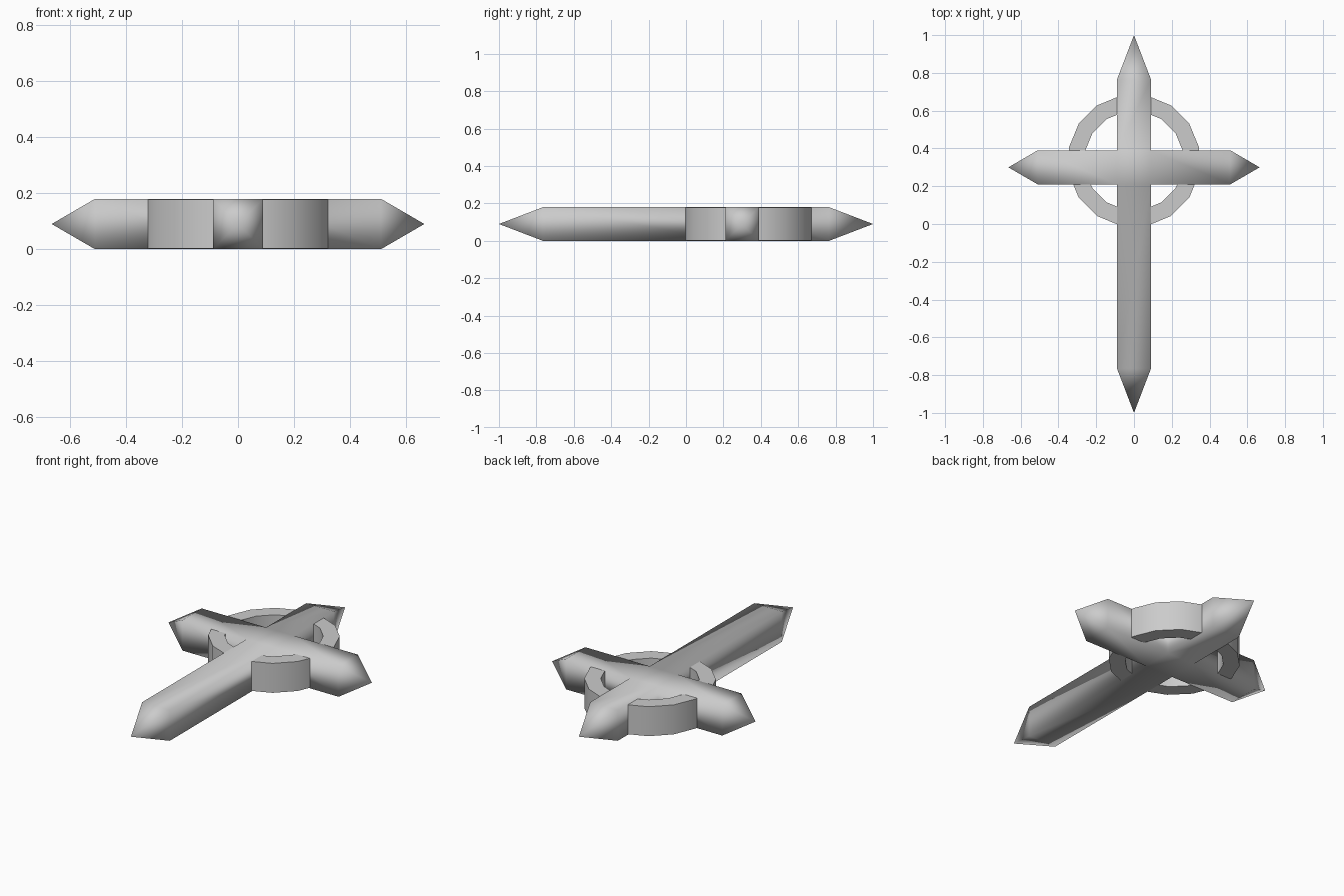
import bpy, bmesh
from math import cos, sin, pi
from mathutils import Vector, Matrix

if "Cube" in bpy.data.objects:
    bpy.data.objects.remove(bpy.data.objects["Cube"])

W, H, CY = 0.09, 0.18, 0.30   # bar half width, bar height, crossing y


def finish(name, bm):
    bmesh.ops.recalc_face_normals(bm, faces=bm.faces)
    mesh = bpy.data.meshes.new(name)
    bm.to_mesh(mesh)
    bm.free()
    obj = bpy.data.objects.new(name, mesh)
    bpy.context.collection.objects.link(obj)
    for p in mesh.polygons:
        p.use_smooth = True
    return obj


# Pointed cross: central block with four arms pulled out and sharpened
bm = bmesh.new()
bmesh.ops.create_cube(bm, size=2 * W, matrix=Matrix.Translation((0, CY, H / 2)))
arms = [  # direction, shoulder position, tip position
    ((1, 0, 0), (0.51, CY, H / 2), (0.665, CY, H / 2)),
    ((-1, 0, 0), (-0.51, CY, H / 2), (-0.665, CY, H / 2)),
    ((0, 1, 0), (0, 0.765, H / 2), (0, 1, H / 2)),
    ((0, -1, 0), (0, -0.765, H / 2), (0, -1, H / 2)),
]
for direction, shoulder, tip in arms:
    bm.normal_update()
    d = Vector(direction)
    face = max((f for f in bm.faces if f.normal.dot(d) > 0.99),
               key=lambda f: -(f.calc_center_median() - Vector((0, CY, H / 2))).length
               if abs((f.calc_center_median() - Vector((0, CY, H / 2))).cross(d).length) < 0.01
               else -9)
    new = bmesh.ops.extrude_face_region(bm, geom=[face])["geom"]
    end = next(g for g in new if isinstance(g, bmesh.types.BMFace))
    if face.is_valid:
        bmesh.ops.delete(bm, geom=[face], context='FACES_ONLY')
    move = Vector(shoulder) - end.calc_center_median()
    bmesh.ops.translate(bm, verts=end.verts[:], vec=move)
    peak = bmesh.ops.poke(bm, faces=[end])["verts"][0]
    peak.co = tip
finish("pointed_cross", bm)

# Sixteen-sided flat ring around the crossing
bm = bmesh.new()
N, RC = 16, 0.335
section = [(0.352, 0.003), (0.352, 0.177), (0.264, 0.177), (0.264, 0.003)]
loops = []
for i in range(N):
    a = (i + 0.5) * 2 * pi / N
    loops.append([bm.verts.new((r * cos(a), RC + r * sin(a), z)) for r, z in section])
for i in range(N):
    p, q = loops[i], loops[(i + 1) % N]
    for j in range(4):
        k = (j + 1) % 4
        bm.faces.new((p[j], q[j], q[k], p[k]))
ring = finish("ring", bm)
bpy.ops.object.select_all(action='DESELECT')
bpy.context.view_layer.objects.active = ring
ring.select_set(True)
bpy.ops.object.shade_smooth_by_angle(angle=pi / 6)
